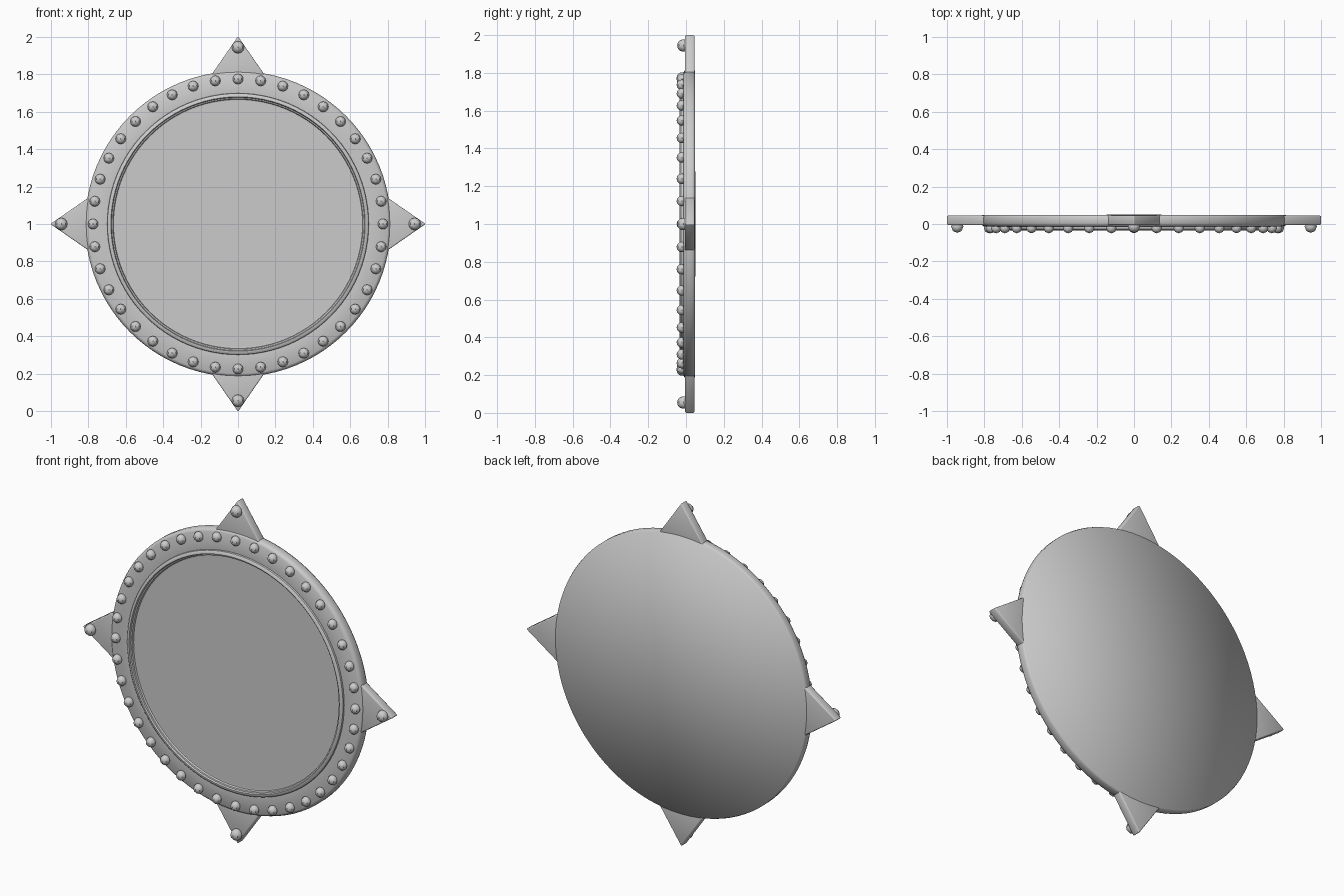
import bpy, bmesh, math
from mathutils import Matrix, Vector

if "Cube" in bpy.data.objects:
    bpy.data.objects.remove(bpy.data.objects["Cube"])

grey = bpy.data.materials.new("stone grey")
grey.diffuse_color = (0.6, 0.6, 0.6, 1)
grey.use_nodes = True
grey.node_tree.nodes["Principled BSDF"].inputs["Base Color"].default_value = grey.diffuse_color


def finish(name, bm, smooth=True):
    bmesh.ops.recalc_face_normals(bm, faces=bm.faces)
    mesh = bpy.data.meshes.new(name)
    bm.to_mesh(mesh)
    bm.free()
    for p in mesh.polygons:
        p.use_smooth = smooth
    mesh.materials.append(grey)
    ob = bpy.data.objects.new(name, mesh)
    bpy.context.collection.objects.link(ob)
    return ob


def lathe(name, profile, steps=96, closed=False):
    """Spin (radius, y) points around the y axis through z = 1."""
    bm = bmesh.new()
    vs = [bm.verts.new((r, y, 1)) for r, y in profile]
    es = [bm.edges.new(pair) for pair in zip(vs, vs[1:])]
    if closed:
        es.append(bm.edges.new((vs[-1], vs[0])))
    bmesh.ops.spin(bm, geom=vs + es, cent=(0, 0, 1), axis=(0, 1, 0),
                   angle=math.tau, steps=steps)
    bmesh.ops.remove_doubles(bm, verts=bm.verts, dist=0.0003)
    return finish(name, bm)


def sharpen(ob, degrees):
    bpy.ops.object.select_all(action='DESELECT')
    ob.select_set(True)
    bpy.context.view_layer.objects.active = ob
    bpy.ops.object.shade_smooth_by_angle(angle=math.radians(degrees))


# Round body: smooth back, softly rounded edge, flat front border
lathe("disc_body", [(0, 0.05), (0.812, 0.047), (0.817, 0.035), (0.817, 0.005),
                    (0.811, -0.008), (0.80, -0.014), (0.70, -0.017),
                    (0.66, -0.012)])

# Flat front panel
panel = lathe("front_panel", [(0, -0.012), (0.672, -0.012)])
for p in panel.data.polygons:
    p.use_smooth = False

# Raised lip around the panel
sharpen(lathe("panel_lip", [(0.70, -0.012), (0.698, -0.027), (0.688, -0.035),
                            (0.680, -0.035), (0.676, -0.026), (0.669, -0.024),
                            (0.665, -0.010)], closed=True), 40)

# Four pointed spikes with softened edges
for i, side in enumerate(("top", "right", "bottom", "left")):
    bm = bmesh.new()
    front = [bm.verts.new((x, -0.006, z))
             for x, z in ((-0.168, 0.76), (0.168, 0.76), (0, 1.004))]
    face = bm.faces.new(front)
    ext = bmesh.ops.extrude_face_region(bm, geom=[face])
    moved = [g for g in ext["geom"] if isinstance(g, bmesh.types.BMVert)]
    bmesh.ops.translate(bm, verts=moved, vec=(0, 0.052, 0))
    bmesh.ops.recalc_face_normals(bm, faces=bm.faces)
    bmesh.ops.bevel(bm, geom=list(bm.edges), offset=0.007, segments=2,
                    affect='EDGES', profile=0.5)
    top = max(v.co.z for v in bm.verts)
    for v in bm.verts:
        if v.co.z > 0.9:
            v.co.z += 1.0 - top
    bm.transform(Matrix.Translation((0, 0, 1)) @
                 Matrix.Rotation(i * math.pi / 2, 4, 'Y'))
    finish(side + "_spike", bm)


def studs(name, count, ring, radius, y):
    bm = bmesh.new()
    for i in range(count):
        a = math.tau * i / count
        pos = Vector((ring * math.sin(a), y, 1 + ring * math.cos(a)))
        bmesh.ops.create_uvsphere(bm, u_segments=8, v_segments=6, radius=radius,
                                  matrix=Matrix.Translation(pos))
    sharpen(finish(name, bm), 35)


# Border studs and the larger spike studs
studs("border_studs", 40, 0.775, 0.028, -0.022)
studs("spike_studs", 4, 0.945, 0.033, -0.014)
